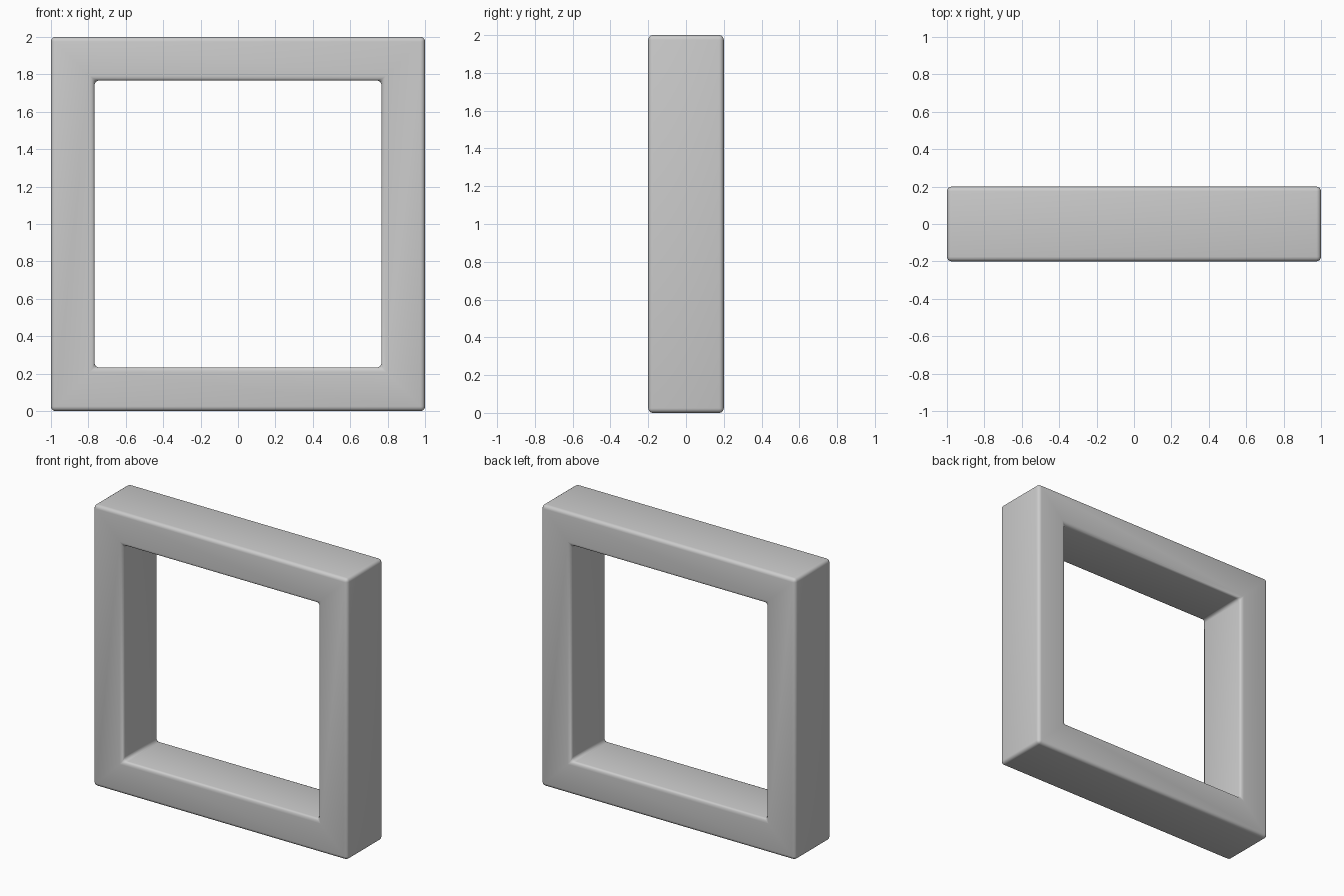
import bpy, bmesh

if "Cube" in bpy.data.objects:
    bpy.data.objects.remove(bpy.data.objects["Cube"])

OUTER, INNER, DEPTH, MID = 1.0, 0.767, 0.2, 1.0
CORNERS = [(-1, -1), (1, -1), (1, 1), (-1, 1)]

bm = bmesh.new()


def ring(half, y):
    return [bm.verts.new((sx * half, y, MID + sz * half)) for sx, sz in CORNERS]


# Four square loops swept around the frame's rectangular cross-section
loops = [ring(OUTER, -DEPTH), ring(OUTER, DEPTH), ring(INNER, DEPTH), ring(INNER, -DEPTH)]
for k in range(4):
    a, b = loops[k], loops[(k + 1) % 4]
    for i in range(4):
        j = (i + 1) % 4
        bm.faces.new((a[i], a[j], b[j], b[i]))
bmesh.ops.recalc_face_normals(bm, faces=bm.faces)

mesh = bpy.data.meshes.new("square_frame")
bm.to_mesh(mesh)
bm.free()
frame = bpy.data.objects.new("square_frame", mesh)
bpy.context.collection.objects.link(frame)

# Small rounded edges, including the inside corners
bevel = frame.modifiers.new("rounded_edges", 'BEVEL')
bevel.width = 0.025
bevel.segments = 4
bevel.limit_method = 'ANGLE'

# Smooth shading
bpy.context.view_layer.objects.active = frame
frame.select_set(True)
bpy.ops.object.shade_smooth()
